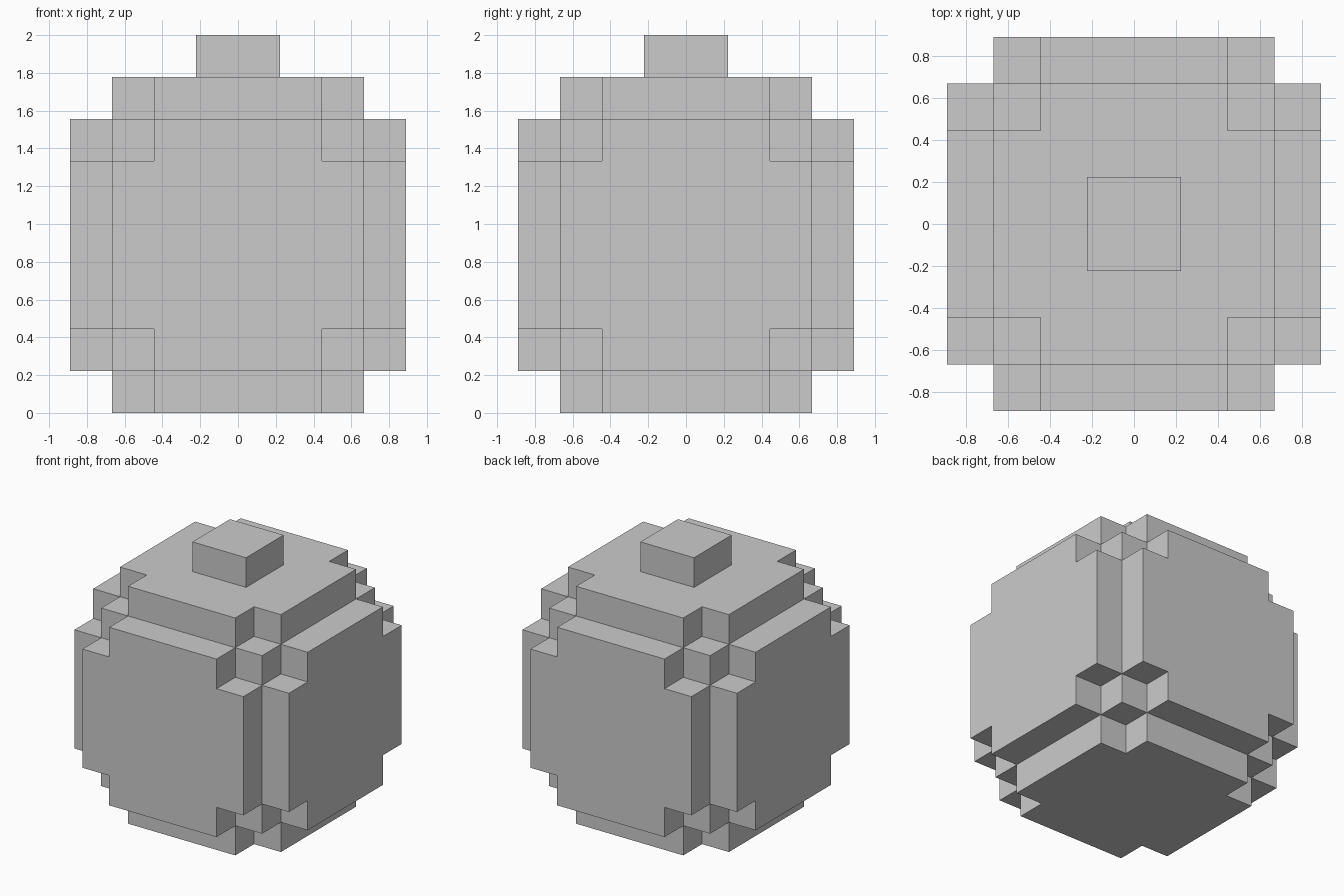
import bpy, bmesh
from mathutils import Vector

if "Cube" in bpy.data.objects:
    bpy.data.objects.remove(bpy.data.objects["Cube"])

U = 2 / 9          # one block: the model is 9 blocks tall


def raise_faces(bm, axis, test):
    """Extrude by one block the outermost faces along axis that pass the test."""
    bm.normal_update()
    top = max(f.calc_center_median().dot(axis) for f in bm.faces
              if f.normal.dot(axis) > 0.9)
    faces = []
    for f in bm.faces:
        c = f.calc_center_median()
        if f.normal.dot(axis) > 0.9 and c.dot(axis) > top - 0.1:
            # offsets across the face, along the two other axes
            side = [abs(c[i]) for i in range(3) if abs(axis[i]) < 0.5]
            if test(side):
                faces.append(f)
    out = bmesh.ops.extrude_face_region(bm, geom=faces)
    verts = [g for g in out["geom"] if isinstance(g, bmesh.types.BMVert)]
    bmesh.ops.translate(bm, verts=verts, vec=axis)


# Core: cube of 6 x 6 x 6 blocks
bm = bmesh.new()
bmesh.ops.create_cube(bm, size=6)
bmesh.ops.subdivide_edges(bm, edges=bm.edges[:], cuts=5, use_grid_fill=True)

# Raised panel with notched corners on each of the six sides
# (max < 3 leaves out the rims of panels already raised)
for i in range(3):
    for s in (-1, 1):
        axis = Vector((0, 0, 0))
        axis[i] = s
        raise_faces(bm, axis, lambda side: min(side) < 2 and max(side) < 3)

# Stem: 2 x 2 blocks on top
raise_faces(bm, Vector((0, 0, 1)), lambda side: max(side) < 1)

# Scale blocks to size and stand the model on the floor
bmesh.ops.translate(bm, verts=bm.verts, vec=(0, 0, 4))
bmesh.ops.scale(bm, verts=bm.verts, vec=(U, U, U))
bmesh.ops.recalc_face_normals(bm, faces=bm.faces)

mesh = bpy.data.meshes.new("block_ball_with_stem")
bm.to_mesh(mesh)
bm.free()
bpy.context.collection.objects.link(bpy.data.objects.new("block_ball_with_stem", mesh))
